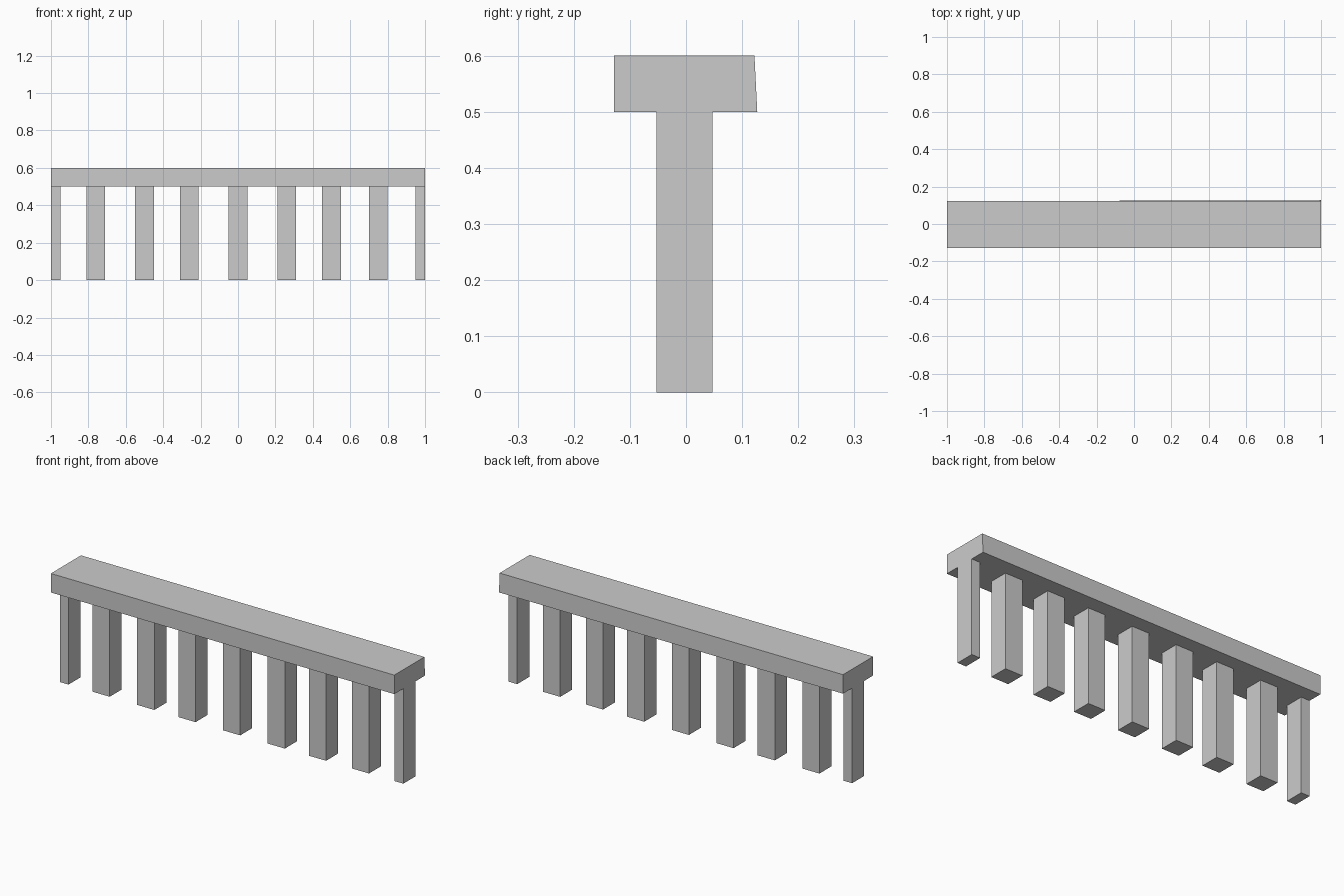
import bpy
import bmesh

if "Cube" in bpy.data.objects:
    bpy.data.objects.remove(bpy.data.objects["Cube"], do_unlink=True)

# One plain grey
grey = bpy.data.materials.new("grey")
grey.use_nodes = True
colour = (0.6, 0.6, 0.6, 1.0)
grey.diffuse_color = colour
grey.node_tree.nodes["Principled BSDF"].inputs["Base Color"].default_value = colour


def box(name, low, high, shift=None):
    """Flat-shaded box between two corners; shift may move single vertices."""
    bm = bmesh.new()
    bmesh.ops.create_cube(bm, size=1)
    for v in bm.verts:
        signs = tuple(v.co)
        v.co = [a if s < 0 else b for s, a, b in zip(signs, low, high)]
        if shift:
            shift(v)
    mesh = bpy.data.meshes.new(name)
    bm.to_mesh(mesh)
    bm.free()
    mesh.materials.append(grey)
    obj = bpy.data.objects.new(name, mesh)
    bpy.context.collection.objects.link(obj)
    return obj


RAIL_BOTTOM, RAIL_TOP = 0.5, 0.6
BACK = 0.122


def skew_corner(v):
    # The lower back corner of the left end sits slightly proud
    if v.co.x > 0 and v.co.y > 0 and v.co.z < RAIL_TOP - 0.01:
        v.co.y += 0.005


# Top rail
box("top_rail", (-1, -0.128, RAIL_BOTTOM), (1, BACK, RAIL_TOP), skew_corner)

# Posts: half-width ones at the ends, full-width between
centres = [-0.975, -0.76, -0.5, -0.26, 0, 0.26, 0.5, 0.75, 0.975]
for i, x in enumerate(centres):
    half = 0.025 if i in (0, len(centres) - 1) else 0.05
    box(f"post_{i + 1}", (x - half, -0.053, 0), (x + half, 0.047, RAIL_BOTTOM))
